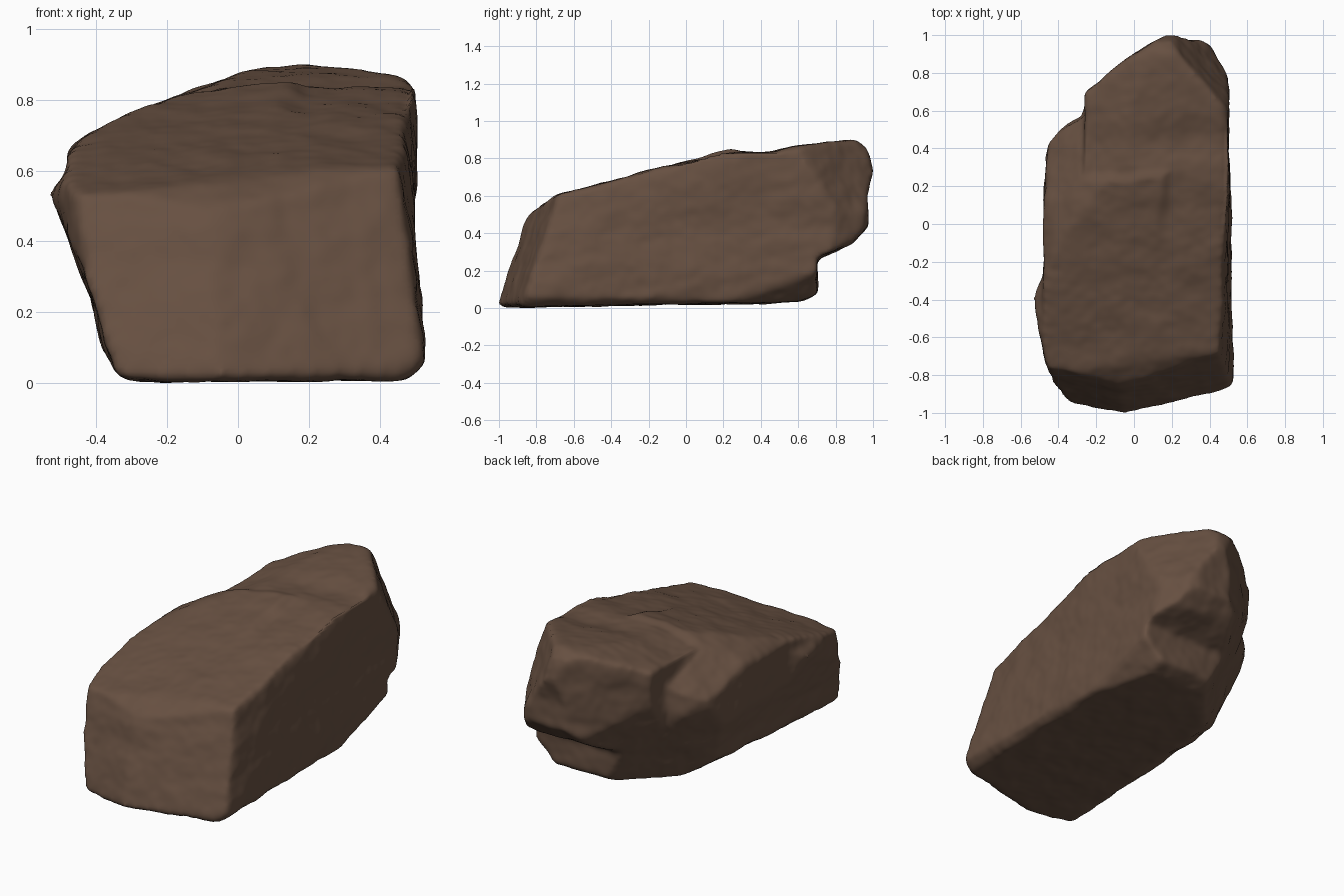
import bpy, bmesh
from mathutils import Vector, noise

if "Cube" in bpy.data.objects:
    bpy.data.objects.remove(bpy.data.objects["Cube"], do_unlink=True)

# Outlines of the boulder along each axis
PLAN = [(.52, -.86), (.4, -.9), (-.05, -1.01), (-.38, -.95), (-.43, -.86), (-.48, -.7),
        (-.53, -.4), (-.48, -.28), (-.48, 0), (-.46, .42), (-.38, .5), (-.26, .56),
        (-.26, .69), (0, .89), (.17, 1), (.25, 1), (.4, .94), (.5, .77), (.49, .4), (.51, 0)]
SIDE = [(-1.01, 0), (-.6, .01), (.2, .02), (.6, .03), (.69, .07), (.69, .26), (.88, .34),
        (.97, .44), (.96, .6), (1, .72), (.96, .85), (.9, .895), (.66, .865), (.45, .845),
        (.3, .85), (.22, .845), (0, .79), (-.4, .67), (-.7, .6), (-.85, .48), (-1.01, .06)]
FRONT = [(-.34, 0), (.46, 0), (.53, .06), (.49, .42), (.5, .82), (.46, .87), (.15, .9),
         (0, .865), (-.25, .775), (-.42, .695), (-.48, .65), (-.48, .58), (-.53, .53),
         (-.46, .36), (-.4, .2), (-.38, .1)]
LEDGE = [(-.26, -.1), (-.26, .9), (-.8, .9), (-.8, -.1)]

# Broken facets: outward direction and how far along it the stone reaches
FACETS = [((-.77, .64, -.45), .384),   # undercut below the stepped rear corner
          ((1, -.07, .14), .586),      # leaning long side
          ((142, 113, 70), 196),       # rear upper corner
          ((37, 12, -36), 20),         # rear lower corner
          ((.23, -.97, .34), .978),    # front, sloping back towards one side
          ((-.18, -.98, .34), 1.012),  # front, sloping back towards the other
          ((-.6, .06, -.8), .14),      # worn lower edge of the overhanging side
          ((-.07, -.27, 1), .768)]     # tilted front half of the top


def prism(name, outline, place):
    """Extrude an outline through the whole block along one axis."""
    bm = bmesh.new()
    near, far = [[bm.verts.new(place(a, b, d)) for a, b in outline] for d in (-1.5, 1.5)]
    bm.faces.new(near)
    bm.faces.new(far)
    for i in range(len(outline)):
        bm.faces.new((near[i - 1], near[i], far[i], far[i - 1]))
    bmesh.ops.recalc_face_normals(bm, faces=bm.faces)
    mesh = bpy.data.meshes.new(name)
    bm.to_mesh(mesh)
    bm.free()
    obj = bpy.data.objects.new(name, mesh)
    bpy.context.collection.objects.link(obj)
    return obj


def apply_modifiers(obj):
    for name in [mod.name for mod in obj.modifiers]:
        bpy.ops.object.modifier_apply(modifier=name)


def carve(obj, cutter, operation):
    cut = obj.modifiers.new("carve", 'BOOLEAN')
    cut.operation = operation
    cut.solver = 'EXACT'
    cut.object = cutter
    apply_modifiers(obj)
    bpy.data.objects.remove(cutter, do_unlink=True)


def ramp(value, start, end):
    t = min(max((value - start) / (end - start), 0), 1)
    return t * t * (3 - 2 * t)


# Block out the boulder from its three outlines
rock = prism("boulder", PLAN, lambda a, b, d: (a, b, d))
bpy.context.view_layer.objects.active = rock
rock.select_set(True)
carve(rock, prism("side_cutter", SIDE, lambda a, b, d: (d, a, b)), 'INTERSECT')
carve(rock, prism("front_cutter", FRONT, lambda a, b, d: (a, d, b)), 'INTERSECT')

# Slice off the broken facets
bm = bmesh.new()
bm.from_mesh(rock.data)
for direction, reach in FACETS:
    normal = Vector(direction)
    bmesh.ops.bisect_plane(bm, geom=bm.verts[:] + bm.edges[:] + bm.faces[:],
                           plane_co=normal * reach / normal.length_squared,
                           plane_no=normal, clear_outer=True)
    bmesh.ops.holes_fill(bm, edges=[e for e in bm.edges if e.is_boundary], sides=0)
bmesh.ops.triangulate(bm, faces=bm.faces)
bmesh.ops.recalc_face_normals(bm, faces=bm.faces)
bm.to_mesh(rock.data)
bm.free()

# Sloping ledge beside the rear block
carve(rock, prism("ledge_cutter", LEDGE, lambda a, b, d: (
    a, b, 2.24 + .7 * (a + .26) - .35 * (b - .3) + d)), 'DIFFERENCE')

# Even, softened skin
skin = rock.modifiers.new("skin", 'REMESH')
skin.mode = 'VOXEL'
skin.voxel_size = .016
soften = rock.modifiers.new("soften", 'SMOOTH')
soften.factor = .5
soften.iterations = 12
apply_modifiers(rock)

# Weathering: raised slab edge on top, broad lumps, layers and fine grain
bm = bmesh.new()
bm.from_mesh(rock.data)
bm.normal_update()
moves = []
for v in bm.verts:
    p, n = v.co.copy(), v.normal.copy()
    lumps = noise.noise(p * 3.5) * .007 + noise.noise(p * 8) * .007
    grain = noise.noise(p * 20) * .003
    layers = noise.noise(Vector((p.x * 2, p.y * 2, (p.z - .2 * p.y) * 14))) * .004
    move = n * (.003 + lumps + grain + layers * (1 - abs(n.z)))
    wobble = .03 * noise.noise(p * 5)
    beside = ramp(p.x, .12 + wobble, .2 + wobble) * ramp(p.y, -.2, .1)
    behind = ramp(p.y, .21 + wobble, .29 + wobble) * ramp(p.x, -.3, -.2)
    dip = max(beside, behind) * (1 - ramp(p.y, .35, .65))
    move.z -= .025 * dip * ramp(n.z, .3, .8)
    moves.append(move)
for v, move in zip(bm.verts, moves):
    v.co += move

# Centre the boulder and stand it on the ground
lows = [min(v.co[axis] for v in bm.verts) for axis in range(3)]
highs = [max(v.co[axis] for v in bm.verts) for axis in range(3)]
centre = Vector(((lows[0] + highs[0]) / 2, (lows[1] + highs[1]) / 2, lows[2]))
bmesh.ops.translate(bm, verts=bm.verts, vec=-centre)
bm.to_mesh(rock.data)
bm.free()
bpy.ops.object.shade_smooth()

# Single brown stone colour
stone = bpy.data.materials.new("brown_stone")
stone.use_nodes = True
colour = (.135, .08, .053, 1)
stone.diffuse_color = colour
stone.node_tree.nodes["Principled BSDF"].inputs["Base Color"].default_value = colour
rock.data.materials.clear()
rock.data.materials.append(stone)
